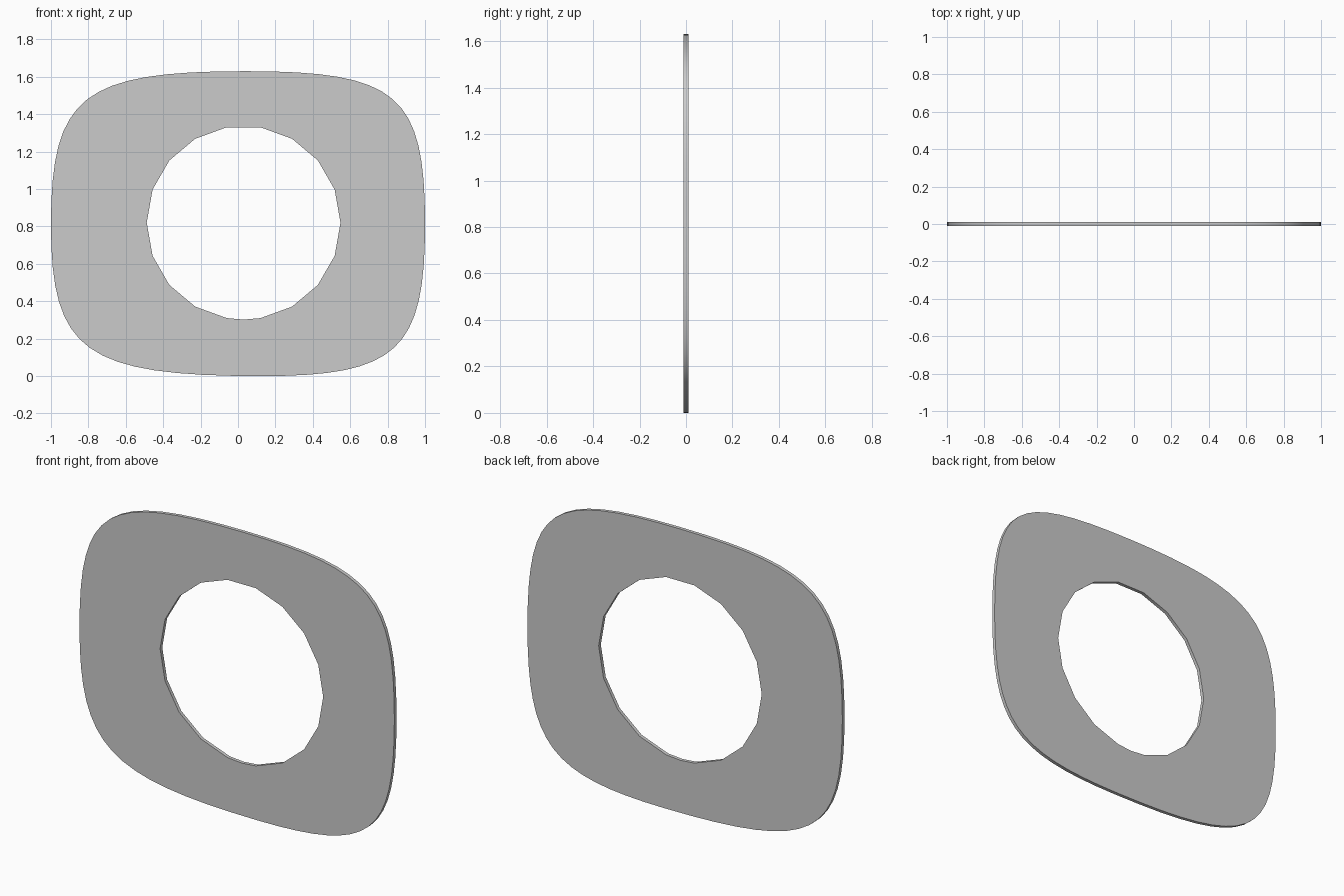
import bpy
from math import sin, cos, radians, pi

if "Cube" in bpy.data.objects:
    bpy.data.objects.remove(bpy.data.objects["Cube"])

# Plate outline: four smooth anchors joined by rounded corners, with a faceted hole
curve = bpy.data.curves.new("plate", 'CURVE')
curve.dimensions = '2D'
curve.fill_mode = 'BOTH'
curve.extrude = 0.01
curve.resolution_u = 16

TOP, RIGHT, BOTTOM, LEFT = (0.04, 1.63), (1.0, 0.81), (0.13, 0.0), (-1.0, 0.81)
# (anchor, handle towards previous, handle towards next) as fractions of the quadrant
anchors = [
    (TOP, (LEFT[0], 0.84), (RIGHT[0], 0.85)),
    (RIGHT, (TOP[1], 0.85), (BOTTOM[1], 0.83)),
    (BOTTOM, (RIGHT[0], 0.83), (LEFT[0], 0.84)),
    (LEFT, (BOTTOM[1], 0.84), (TOP[1], 0.84)),
]
outer = curve.splines.new('BEZIER')
outer.bezier_points.add(3)
outer.use_cyclic_u = True
for i, (p, before, after) in enumerate(anchors):
    bp = outer.bezier_points[i]
    bp.handle_left_type = bp.handle_right_type = 'FREE'
    axis = i % 2  # handles run along x for top/bottom, along z for the sides

    def handle(target):
        h = [p[0], p[1], 0]
        h[axis] += (target[0] - h[axis]) * target[1]
        return h
    bp.co = (p[0], p[1], 0)
    bp.handle_left = handle(before)
    bp.handle_right = handle(after)

# Hole: 18 sides plus one extra point at the bottom
hole = curve.splines.new('POLY')
angles = sorted([20 * k for k in range(18)] + [270])
hole.points.add(len(angles) - 1)
hole.use_cyclic_u = True
for pt, a in zip(hole.points, angles):
    r = radians(a)
    pt.co = (0.03 + 0.518 * cos(r), 0.82 + 0.518 * sin(r), 0, 1)

# Stand the plate upright and turn it into a mesh
plate = bpy.data.objects.new("plate", curve)
bpy.context.collection.objects.link(plate)
plate.rotation_euler = (pi / 2, 0, 0)
bpy.context.view_layer.objects.active = plate
plate.select_set(True)
bpy.ops.object.convert(target='MESH')
bpy.ops.object.transform_apply(location=False, rotation=True, scale=False)
